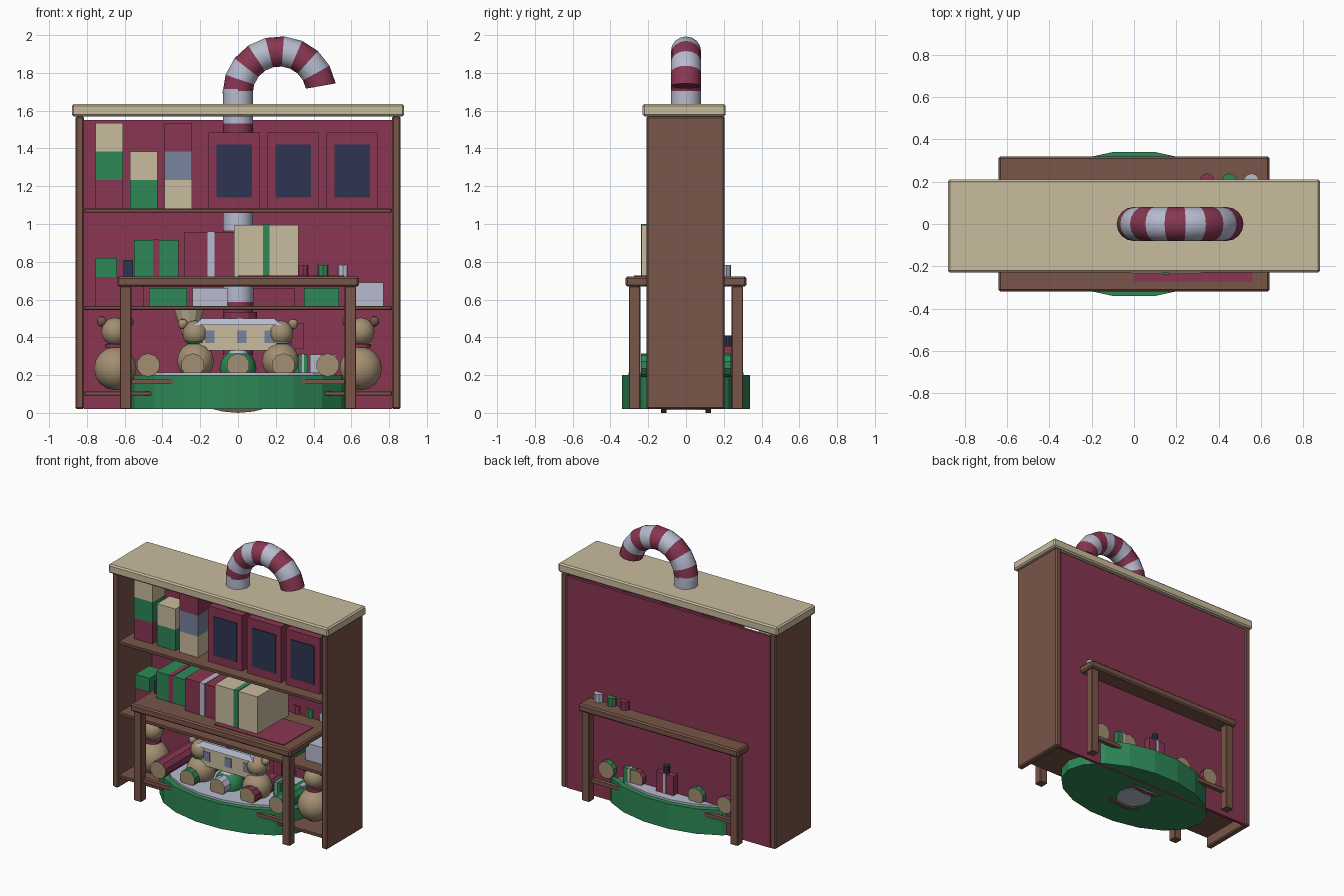
import bpy, bmesh, math
from mathutils import Vector

if "Cube" in bpy.data.objects:
    bpy.data.objects.remove(bpy.data.objects["Cube"])


def lin(c):
    c /= 255
    return c / 12.92 if c <= 0.04045 else ((c + 0.055) / 1.055) ** 2.4


def mat(name, r, g, b):
    m = bpy.data.materials.new(name)
    m.diffuse_color = (lin(r), lin(g), lin(b), 1)
    m.use_nodes = True
    m.node_tree.nodes["Principled BSDF"].inputs["Base Color"].default_value = m.diffuse_color
    return m


RED = mat("berry red", 136, 54, 81)
GREEN = mat("holly green", 46, 136, 86)
CREAM = mat("cream", 201, 187, 158)
BROWN = mat("wood brown", 120, 85, 72)
GRAY = mat("frost gray", 183, 187, 206)
NAVY = mat("navy", 46, 53, 82)
SLATE = mat("slate blue", 120, 131, 158)
TAN = mat("plush tan", 163, 143, 114)


def finish(name, bm, *mats):
    me = bpy.data.meshes.new(name)
    bmesh.ops.recalc_face_normals(bm, faces=bm.faces)
    bm.to_mesh(me)
    bm.free()
    for m in mats:
        me.materials.append(m)
    ob = bpy.data.objects.new(name, me)
    bpy.context.collection.objects.link(ob)
    return ob


def box(name, x, y, z, m, bevel=0):
    """Box from (min, max) ranges."""
    bm = bmesh.new()
    bmesh.ops.create_cube(bm, size=1)
    for v in bm.verts:
        v.co = [(r[0] + r[1]) / 2 + c * (r[1] - r[0]) for r, c in zip((x, y, z), v.co)]
    ob = finish(name, bm, m)
    if bevel:
        mod = ob.modifiers.new("bevel", 'BEVEL')
        mod.width = bevel
        mod.segments = 1
    return ob


def drum(name, c, r1, r2, h, m, n=16, sy=1, turn=0.0, along_y=False, cap=None):
    """Cylinder or cone standing on c (or centred on c along y), with optional cap colour."""
    bm = bmesh.new()
    bmesh.ops.create_cone(bm, cap_ends=True, segments=n, radius1=r1, radius2=r2, depth=h)
    for f in bm.faces:
        if cap and abs(f.normal.z) > 0.9:
            f.material_index = 1
    for v in bm.verts:
        a = math.atan2(v.co.y, v.co.x) + turn
        r = math.hypot(v.co.x, v.co.y)
        x, y, z = r * math.cos(a), r * math.sin(a) * sy, v.co.z
        v.co = Vector(c) + (Vector((x, z, y)) if along_y else Vector((x, y, z + h / 2)))
    return finish(name, bm, *([m, cap] if cap else [m]))


def ball(name, c, r, m, n=14):
    bm = bmesh.new()
    bmesh.ops.create_uvsphere(bm, u_segments=n, v_segments=n // 2 + 1, radius=r)
    bmesh.ops.translate(bm, verts=bm.verts, vec=c)
    return finish(name, bm, m)


def gift(name, x, y, z, m, ribbon, rx):
    """Box with a ribbon plate wrapped over front, top and back."""
    box(name, x, y, z, m)
    e = 0.004
    box(name + "_ribbon", rx, (y[0] - e, y[1] + e), (z[0], z[1] + e), ribbon)


# Cabinet
for s, side in ((-1, "left"), (1, "right")):
    xs = sorted((s * 0.86, s * 0.815))
    box(side + "_panel", xs, (-0.21, 0.205), (0.02, 1.57), BROWN, 0.008)
box("back_panel", (-0.815, 0.815), (0.18, 0.2), (0.02, 1.55), RED)
box("cabinet_top", (-0.88, 0.88), (-0.23, 0.21), (1.57, 1.635), CREAM, 0.01)
for i, z in enumerate((0.092, 0.545, 1.06)):
    box(f"shelf_{i}", (-0.815, 0.815), (-0.205, 0.18), (z, z + 0.022), BROWN, 0.004)

# Table standing through the cabinet
box("table_top", (-0.64, 0.64), (-0.32, 0.32), (0.668, 0.722), BROWN, 0.01)
for sx in (-1, 1):
    for sy in (-1, 1):
        box("table_leg", sorted((sx * 0.565, sx * 0.625)), sorted((sy * 0.242, sy * 0.302)),
            (0.02, 0.67), BROWN, 0.004)
for sy in (-1, 1):
    box("stretcher", (-0.57, 0.57), (sy * 0.26 - 0.015, sy * 0.26 + 0.015), (0.152, 0.178), BROWN)

# Round base with inner mat and two runners underneath
drum("round_base", (0, 0, 0.02), 0.58, 0.58, 0.18, GREEN, 18, 0.595, math.pi / 2)
drum("base_mat", (0, 0, 0.2), 0.52, 0.52, 0.015, GRAY, 18, 0.595, math.pi / 2)
drum("base_hub", (0, 0, 0.014), 0.12, 0.12, 0.01, GRAY, 16)
for s in (-1, 1):
    bm = bmesh.new()
    pts = [(-0.14, 0.022), (-0.08, 0.007), (0, 0), (0.08, 0.007), (0.14, 0.022)]
    vs = [bm.verts.new((x, s * 0.118 - 0.015, z)) for x, z in pts]
    f = bm.faces.new(vs)
    ext = bmesh.ops.extrude_face_region(bm, geom=[f])
    bmesh.ops.translate(bm, verts=[g for g in ext["geom"] if isinstance(g, bmesh.types.BMVert)],
                        vec=(0, 0.03, 0))
    finish("runner", bm, BROWN)

# Striped cane: straight pole and hook swept as rings
path = [(0, 0.02 + i * 0.0945, Vector((1, 0, 0))) for i in range(18)]
C, R = (0.22, 1.692), 0.222
for i in range(1 if path[-1][1] > 1.69 else 0, 10):
    a = math.radians(180 - i * 170 / 9)
    path.append((C[0] + R * math.cos(a), C[1] + R * math.sin(a),
                 Vector((-math.cos(a), 0, -math.sin(a)))))
path[17] = (0, 1.715, Vector((1, 0, 0)))
bm = bmesh.new()
rings = []
for x, z, n in path:
    if x == 0 and z == 1.715:
        n = Vector((1, 0, 0))
    rings.append([bm.verts.new(Vector((x, 0, z)) + 0.08 * (n * math.cos(t) + Vector((0, math.sin(t), 0))))
                  for t in (k * math.tau / 16 for k in range(16))])
for i, (a, b) in enumerate(zip(rings, rings[1:])):
    for k in range(16):
        f = bm.faces.new((a[k], a[k - 1], b[k - 1], b[k]))
        f.material_index = (i + 1) % 2 if i < 17 else i % 2
bm.faces.new(rings[0])
bm.faces.new(rings[-1]).material_index = 0
for f in bm.faces:      # hook begins and ends in red
    z = f.calc_center_median().z
    if 1.62 < z < 1.715 and f.calc_center_median().x < 0.1:
        f.material_index = 1
cane = finish("striped_cane", bm, RED, GRAY)

# Upper shelf: stacked boxes and framed panels
for x, z0, cols in ((-0.755, 1.082, (RED, GREEN, CREAM)), (-0.572, 1.082, (GREEN, CREAM)),
                    (-0.39, 1.082, (CREAM, SLATE, RED))):
    for i, m in enumerate(cols):
        box("stacked_box", (x, x + 0.147), (-0.11, 0.035), (z0 + i * 0.151, z0 + (i + 1) * 0.151), m)
for x in (-0.155, 0.157, 0.468):
    box("frame", (x, x + 0.272), (-0.12, 0.04), (1.082, 1.485), RED)
    box("frame_panel", (x + 0.042, x + 0.23), (-0.126, -0.118), (1.14, 1.42), NAVY)

# Table gifts
gift("cream_gift", (-0.02, 0.32), (-0.235, 0.12), (0.722, 0.995), CREAM, GREEN, (0.132, 0.167))
gift("red_gift", (-0.285, -0.022), (-0.2, 0.06), (0.722, 0.955), RED, GRAY, (-0.162, -0.125))
gift("green_gift", (-0.55, -0.315), (-0.15, 0.06), (0.722, 0.915), GREEN, RED, (-0.45, -0.415))
box("table_mat", (0, 0.56), (-0.275, 0.06), (0.72, 0.727), RED)
for x, m in ((0.345, RED), (0.45, GREEN), (0.555, GRAY)):
    drum("cup", (x, 0.203, 0.722), 0.036, 0.036, 0.06, m, 10)

# Middle shelf goods
for x0, x1, z1, m in ((-0.755, -0.5, 0.72, RED), (-0.755, -0.64, 0.82, GREEN),
                      (-0.605, -0.555, 0.81, NAVY), (-0.47, -0.27, 0.66, GREEN),
                      (-0.24, -0.055, 0.66, GRAY), (0.08, 0.3, 0.66, RED),
                      (0.35, 0.535, 0.66, GREEN), (0.61, 0.77, 0.69, GRAY)):
    y = 0.0 if z1 < 0.73 else 0.002
    box("shelf_gift", (x0, x1), (-0.1 + y, 0.06 + y), (0.72 if z1 > 0.75 else 0.567, z1), m)

# Plush bears: x, y, body height, sizes, scarf
for x, y, zb, rb, zh, rh, m in ((-0.65, -0.05, 0.235, 0.115, 0.43, 0.075, RED),
                                (0.65, -0.05, 0.235, 0.115, 0.43, 0.075, RED),
                                (-0.225, -0.1, 0.275, 0.1, 0.42, 0.07, GREEN),
                                (0.225, -0.1, 0.275, 0.1, 0.42, 0.07, GRAY)):
    ball("bear_body", (x, y, zb), rb, TAN)
    ball("bear_head", (x, y, zh), rh, TAN)
    drum("bear_scarf", (x, y, zb + rb - 0.005), 0.055, 0.055, 0.02, m, 14)
    for s in (-1, 1):
        ball("bear_ear", (x + s * rh * 0.95, y, zh + rh * 0.72), 0.028, BROWN if rh > 0.07 else TAN, 10)

# Toy house with windows and cap
box("house_wall", (-0.21, 0.21), (-0.14, 0.06), (0.33, 0.465), CREAM)
drum("house_roof", (0, -0.04, 0.465), 0.33, 0.27, 0.035, GRAY, 4, 0.5, math.pi / 4)
for x in (-0.15, 0.02, 0.165):
    box("house_window", (x - 0.025, x + 0.025), (-0.145, -0.138), (0.37, 0.435), SLATE)
drum("house_cap", (0.01, -0.04, 0.495), 0.09, 0.09, 0.04, RED, 12)
drum("funnel", (-0.26, -0.03, 0.4), 0.03, 0.08, 0.145, CREAM, 12)
box("small_red_box", (0.28, 0.35), (0, 0.1), (0.34, 0.475), RED)

# Rolls lying front to back, and the bauble between them
for x, m in ((-0.475, RED), (-0.24, GREEN), (0, GRAY), (0.24, RED), (0.475, GREEN)):
    drum("roll", (x, 0, 0.253), 0.062, 0.062, 0.476, m, 10, along_y=True, cap=TAN)
ball("bauble", (0, -0.1, 0.235), 0.1, GREEN)
drum("bauble_cap", (0, -0.1, 0.31), 0.06, 0.03, 0.035, GRAY, 12)

# Gifts on the base
gift("rear_red_gift", (-0.07, 0.07), (0.12, 0.245), (0.2, 0.355), RED, GRAY, (-0.01, 0.01))
drum("rear_bottle", (0, 0.222, 0.355), 0.022, 0.022, 0.055, NAVY, 10)
gift("rear_green_gift", (0.24, 0.34), (0.16, 0.235), (0.2, 0.31), GREEN, CREAM, (0.28, 0.3))
gift("base_green_gift", (0.32, 0.37), (-0.05, 0.05), (0.2, 0.31), GREEN, GRAY, (0.34, 0.35))
box("base_gray_gift", (0.38, 0.52), (0, 0.1), (0.2, 0.31), GRAY)

# Smooth shading on the round parts
for ob in bpy.data.objects:
    if any(k in ob.name for k in ("ball", "bear", "bauble", "cane", "cup", "roll")):
        bpy.ops.object.select_all(action='DESELECT')
        ob.select_set(True)
        bpy.context.view_layer.objects.active = ob
        bpy.ops.object.shade_smooth_by_angle(angle=math.radians(30))
